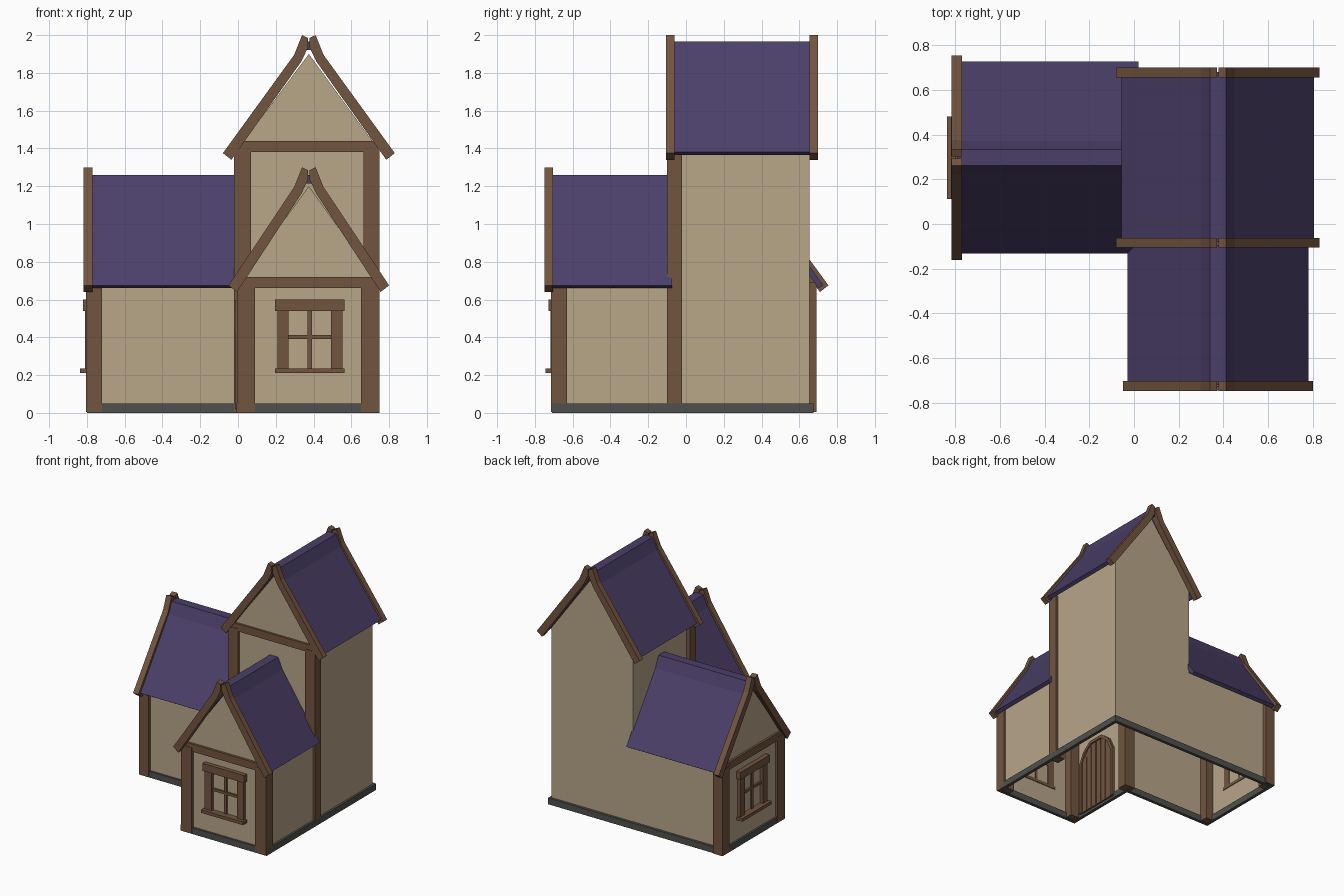
import bpy, bmesh

if "Cube" in bpy.data.objects:
    bpy.data.objects.remove(bpy.data.objects["Cube"])


def material(name, rgb):
    m = bpy.data.materials.new(name)
    m.diffuse_color = (*rgb, 1)
    m.use_nodes = True
    m.node_tree.nodes["Principled BSDF"].inputs["Base Color"].default_value = m.diffuse_color
    return m


PLASTER = material("plaster", (0.48, 0.38, 0.25))
WOOD = material("wood", (0.17, 0.09, 0.05))
ROOF = material("roof_tiles", (0.07, 0.05, 0.14))
STONE = material("stone", (0.08, 0.08, 0.075))


def make(name, verts, faces, mat):
    me = bpy.data.meshes.new(name)
    me.from_pydata(verts, [], faces)
    bm = bmesh.new()
    bm.from_mesh(me)
    bmesh.ops.recalc_face_normals(bm, faces=bm.faces)
    bm.to_mesh(me)
    bm.free()
    me.materials.append(mat)
    ob = bpy.data.objects.new(name, me)
    bpy.context.collection.objects.link(ob)
    return ob


def place(axis, t, u, w):
    return (t, u, w) if axis == "x" else (u, t, w)


def prism(name, pts, axis, a, b, mat):
    """Extrude a (horizontal, z) profile along x or y from a to b."""
    n = len(pts)
    verts = [place(axis, t, u, w) for t in (a, b) for u, w in pts]
    faces = [list(range(n)), list(range(2 * n - 1, n - 1, -1))]
    faces += [[i, (i + 1) % n, n + (i + 1) % n, n + i] for i in range(n)]
    return make(name, verts, faces, mat)


def box(name, axis, t0, t1, u0, u1, z0, z1, mat=WOOD):
    return prism(name, [(u0, z0), (u1, z0), (u1, z1), (u0, z1)], axis, t0, t1, mat)


def roof(name, axis, c, half, top, a, b):
    """Gable roof shell with a kicked-up flat ridge."""
    right = [(half, -0.59), (0.075, -0.095), (0.036, -0.005)]
    under = [(half - 0.025, -0.605), (0.045, -0.11), (0.015, -0.05)]
    pts = right + [(-x, z) for x, z in reversed(right)]
    pts += [(-x, z) for x, z in under] + [(x, z) for x, z in reversed(under)]
    prism(name, [(c + x, top + z) for x, z in pts], axis, a, b, ROOF)


def bargeboards(name, axis, c, half, top, a, b):
    """Pair of crossing gable boards with bent tips."""
    pts = [(half, -0.625), (0.078, -0.105), (0.036, 0), (0.004, -0.015),
           (0.004, -0.065), (0.04, -0.14), (half - 0.045, -0.66)]
    for side, s in (("left", -1), ("right", 1)):
        prism(f"{name}_{side}", [(c + s * x, top + z) for x, z in pts], axis, a, b, WOOD)


def window(name, axis, c, wall):
    """Framed cross window on a wall facing the negative axis direction."""
    box(name + "_header", axis, wall - 0.035, wall + 0.005, c - 0.185, c + 0.185, 0.54, 0.60)
    box(name + "_sill", axis, wall - 0.052, wall + 0.005, c - 0.185, c + 0.185, 0.21, 0.235)
    for side, s in (("left", -1), ("right", 1)):
        x = c + s * 0.142
        box(f"{name}_jamb_{side}", axis, wall - 0.025, wall + 0.005, x - 0.03, x + 0.03, 0.235, 0.54)
    box(name + "_mullion", axis, wall - 0.012, wall + 0.003, c - 0.011, c + 0.011, 0.235, 0.54)
    box(name + "_crossbar", axis, wall - 0.015, wall + 0.003, c - 0.112, c + 0.112, 0.392, 0.412)


XC, YC = 0.375, 0.297          # ridge lines
X0, X1 = 0.01, 0.733           # tower and front wing side walls
YF, YB = -0.08, 0.655          # tower front and back walls
XL, YN = -0.785, -0.693        # outer gable walls of the two wings


def wall_quad(x0, y0, x1, y1, z0, z1):
    return [(x0, y0, z0), (x1, y1, z0), (x1, y1, z1), (x0, y0, z1)]


def wall_gable(axis, t, u0, u1, c, z0, ze, zt):
    pts = [(u0, z0), (u1, z0), (u1, ze), (c, zt), (u0, ze)]
    return [place(axis, t, u, w) for u, w in pts]


# Plaster walls: an open-bottomed shell around an L-shaped plan
walls = [
    wall_gable("y", YN, X0, X1, XC, 0, 0.70, 1.20),
    wall_quad(X0, YN, X0, YF, 0, 0.70),
    wall_quad(X1, YN, X1, YF, 0, 0.70),
    wall_gable("y", YF, X0, X1, XC, 0.66, 1.41, 1.90),
    wall_gable("y", YB, X0, X1, XC, 0, 1.41, 1.90),
    wall_quad(X1, YF, X1, YB, 0, 1.41),
    wall_quad(X0, YF, X0, YB, 0.66, 1.41),
    wall_gable("x", XL, YF, YB, YC, 0, 0.70, 1.20),
    wall_quad(XL, YF, X0, YF, 0, 0.70),
    wall_quad(XL, YB, X0, YB, 0, 0.70),
]
verts, faces = [], []
for poly in walls:
    faces.append(list(range(len(verts), len(verts) + len(poly))))
    verts += poly
make("plaster_walls", verts, faces, PLASTER)

# Stone plinth ring
outer = [(-0.8, -0.095), (-0.01, -0.095), (-0.01, -0.71), (0.75, -0.71), (0.75, 0.675), (-0.8, 0.675)]
inner = [(-0.775, -0.07), (0.015, -0.07), (0.015, -0.685), (0.725, -0.685), (0.725, 0.65), (-0.775, 0.65)]
verts = [(x, y, z) for z in (0, 0.05) for ring in (outer, inner) for x, y in ring]
faces = []
for i in range(6):
    j = (i + 1) % 6
    faces += [[i, j, 6 + j, 6 + i], [12 + i, 12 + j, 18 + j, 18 + i],
              [i, j, 12 + j, 12 + i], [6 + i, 6 + j, 18 + j, 18 + i]]
make("stone_plinth", verts, faces, STONE)

# Roofs and gable boards
roof("tower_roof", "y", XC, 0.43, 1.97, -0.08, 0.68)
roof("front_wing_roof", "y", XC, 0.405, 1.265, -0.72, -0.075)
roof("left_wing_roof", "x", YC, 0.43, 1.265, -0.79, 0.02)
bargeboards("tower_front_board", "y", XC, 0.455, 2.0, -0.105, -0.062)
bargeboards("tower_back_board", "y", XC, 0.455, 2.0, 0.655, 0.70)
bargeboards("front_wing_board", "y", XC, 0.425, 1.3, -0.748, -0.703)
bargeboards("left_wing_board", "x", YC, 0.457, 1.3, -0.817, -0.77)

# Corner posts
for name, x0, x1, y0, y1, top in (
        ("tower_post_left", -0.02, 0.07, -0.10, -0.02, 1.40),
        ("tower_post_right", 0.665, 0.75, -0.10, -0.02, 1.40),
        ("front_wing_post_left", -0.005, 0.09, -0.715, -0.63, 0.69),
        ("front_wing_post_right", 0.65, 0.75, -0.715, -0.63, 0.69),
        ("left_wing_post_front", -0.805, -0.72, -0.10, -0.01, 0.69),
        ("left_wing_post_back", -0.805, -0.72, 0.60, 0.69, 0.69)):
    box(name, "y", y0, y1, x0, x1, 0.005, top)

# Horizontal tie beams under the gables
box("tower_beam", "y", -0.097, -0.07, 0.0, 0.745, 1.38, 1.44)
box("front_wing_beam", "y", -0.712, -0.68, 0.0, 0.745, 0.66, 0.72)
box("left_wing_beam", "x", -0.802, -0.775, -0.09, 0.68, 0.66, 0.72)

# Windows
window("front_window", "y", 0.38, YN)
window("left_window", "x", YC, XL)

# Arched plank door in the left side of the front wing
DOOR_Y, HALF, SPRING, RISE = -0.41, 0.17, 0.43, 0.14
arch = [(-1, 0), (-0.75, 0.62), (-0.35, 1), (0.35, 1), (0.75, 0.62), (1, 0)]


def arch_line(grow):
    pts = [(DOOR_Y + u * (HALF + grow), SPRING + w * (RISE + grow)) for u, w in arch]
    return [(pts[0][0], 0.02)] + pts + [(pts[-1][0], 0.02)]


prism("door_panel", arch_line(0), "x", -0.002, 0.022, WOOD)
prism("door_frame", arch_line(0.025) + arch_line(0)[::-1], "x", -0.015, 0.035, WOOD)
for i in range(6):
    y = DOOR_Y + (i - 2.5) * 0.055
    top = SPRING + RISE * (0.98, 0.85, 0.4)[int(abs(i - 2.5))]
    box(f"door_plank_{i + 1}", "x", -0.008, 0.028, y - 0.022, y + 0.022, 0.02, top)
